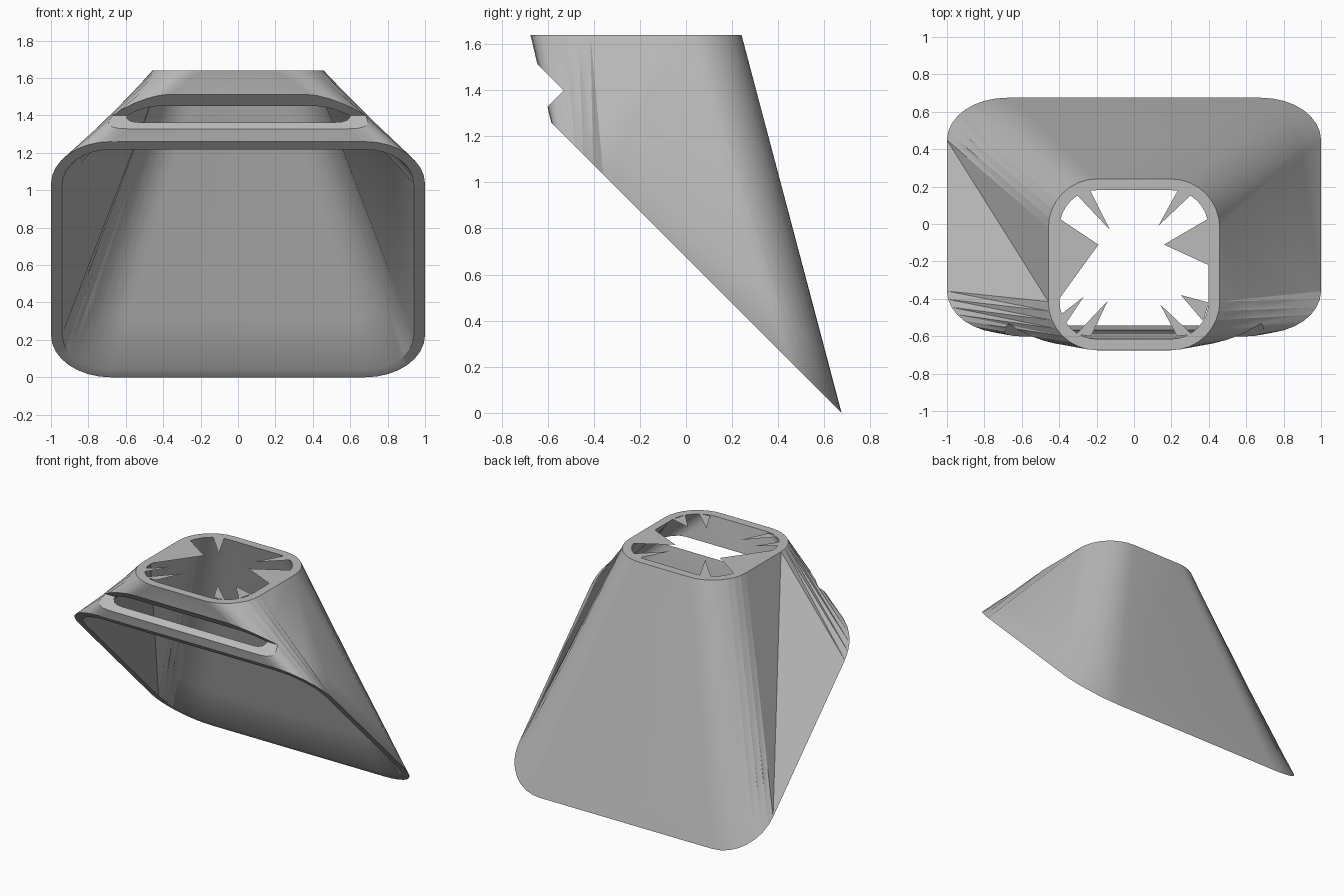
import bpy, bmesh, math
from mathutils import Vector

cube = bpy.data.objects.get("Cube")
if cube:
    bpy.data.objects.remove(cube)

WALL = 0.06
TOP_Z = 1.64
STEPS = 8

grey = bpy.data.materials.new("plain_grey")
grey.use_nodes = True
colour = (0.5, 0.5, 0.5, 1)
grey.diffuse_color = colour
grey.node_tree.nodes["Principled BSDF"].inputs["Base Color"].default_value = colour


def make_object(name, bm):
    mesh = bpy.data.meshes.new(name)
    bm.to_mesh(mesh)
    bm.free()
    mesh.materials.append(grey)
    obj = bpy.data.objects.new(name, mesh)
    bpy.context.collection.objects.link(obj)
    return obj


def rounded_rect(half_w, half_h, radius):
    """Counter-clockwise outline starting at the front left corner."""
    points = []
    corners = [(1, -1), (1, 1), (-1, 1), (-1, -1)]
    for k, (sx, sy) in enumerate(corners):
        for i in range(STEPS + 1):
            a = math.pi / 2 * (k - 1 + i / STEPS)
            points.append((sx * (half_w - radius) + radius * math.cos(a),
                           sy * (half_h - radius) + radius * math.sin(a)))
    return points


def top_ring(inset):
    half = 0.458 - inset
    return [(x, y - 0.217, TOP_Z) for x, y in rounded_rect(half, half, 0.26 - inset)]


def mouth_ring(inset):
    # The wide mouth lies in a plane tilted by 45 degrees
    slope = math.sqrt(0.5)
    outline = rounded_rect(1 - inset, 0.63 / slope - inset, 0.32 - inset)
    return [(x, 0.045 + v * slope, 0.63 - v * slope) for x, v in outline]


# Funnel shell: outer and inner lofts joined by two rims
bm = bmesh.new()
rings = [[bm.verts.new(p) for p in ring] for ring in
         (mouth_ring(0), top_ring(0), mouth_ring(WALL), top_ring(WALL))]
mouth, top, mouth_in, top_in = rings
count = len(mouth)
for i in range(count):
    j = (i + 1) % count
    bm.faces.new((mouth[i], mouth[j], top[j]))
    bm.faces.new((mouth[i], top[j], top[i]))
    bm.faces.new((mouth_in[j], mouth_in[i], top_in[j]))
    bm.faces.new((top_in[j], mouth_in[i], top_in[i]))
    bm.faces.new((top[i], top[j], top_in[j], top_in[i]))
    bm.faces.new((mouth[j], mouth[i], mouth_in[i], mouth_in[j]))

# V-shaped slot across the front wall
apex = Vector((0, -0.531, 1.399))
upper = Vector((0, 1, 1)).normalized()
lower = Vector((0, -1, 1)).normalized()
for normal in (upper, lower):
    bmesh.ops.bisect_plane(bm, geom=bm.verts[:] + bm.edges[:] + bm.faces[:],
                           plane_co=apex, plane_no=normal, dist=1e-5)


def height(co, normal):
    return (co - apex).dot(normal)


def on_plane(vert, normal):
    return abs(height(vert.co, normal)) < 1e-4


inside = [f for f in bm.faces
          if height(f.calc_center_median(), upper) < -1e-5
          and height(f.calc_center_median(), lower) > 1e-5]
bmesh.ops.delete(bm, geom=inside, context='FACES')

# Close the slot ends and fill its two lips
border = [e for e in bm.edges if e.is_boundary]
ends = {v for e in border for v in e.verts if on_plane(v, upper) and on_plane(v, lower)}
ends = sorted(ends, key=lambda v: v.co.x)
links = [bm.edges.new(pair) for pair in (ends[:2], ends[-2:])]
for normal, facing in ((upper, -upper), (lower, lower)):
    lip = [e for e in border if all(on_plane(v, normal) for v in e.verts)]
    made = bmesh.ops.triangle_fill(bm, edges=lip + links, normal=facing)
    for f in made["geom"]:
        if isinstance(f, bmesh.types.BMFace):
            f.normal_update()
            if f.normal.dot(facing) < 0:
                f.normal_flip()
shell = make_object("funnel_shell", bm)
bpy.context.view_layer.objects.active = shell
shell.select_set(True)
bpy.ops.object.shade_smooth_by_angle(angle=math.radians(30))

# Flat pointed teeth around the top rim: base, base, tip
teeth = [
    ((-.31, .16), (-.24, .19), (-.13, -.03)),
    ((.31, .16), (.24, .19), (.13, -.01)),
    ((-.4, .03), (-.4, -.4), (-.19, -.11)),
    ((.4, .03), (.4, -.22), (.16, -.11)),
    ((-.4, -.49), (-.37, -.54), (-.27, -.39)),
    ((.4, -.42), (.37, -.52), (.25, -.38)),
    ((-.31, -.59), (-.23, -.6), (-.14, -.41)),
    ((.31, -.59), (.23, -.6), (.14, -.43)),
]
bm = bmesh.new()
for tooth in teeth:
    face = bm.faces.new([bm.verts.new((x, y, TOP_Z)) for x, y in tooth])
    face.normal_update()
    if face.normal.z < 0:
        face.normal_flip()
make_object("rim_teeth", bm)
